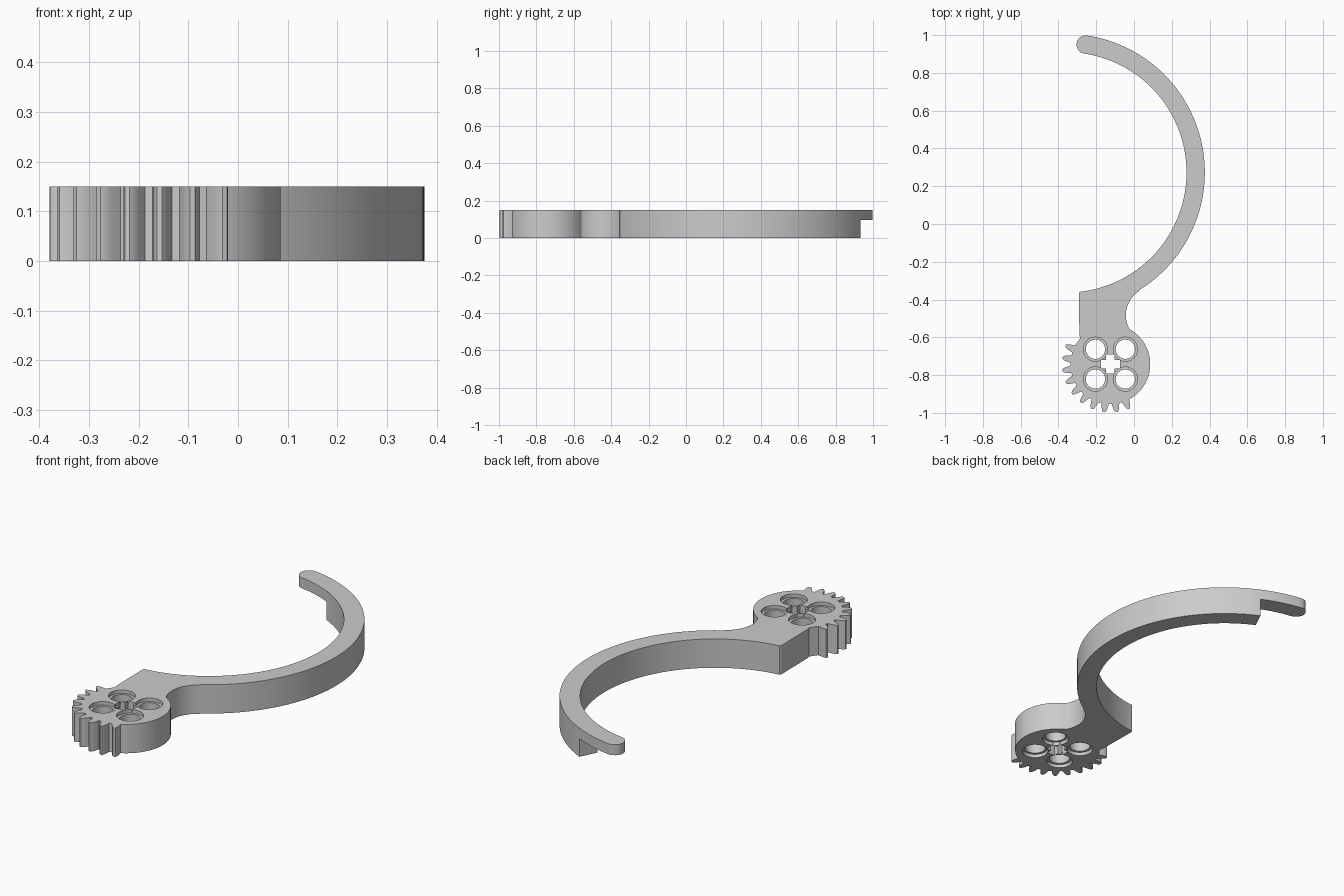
import bpy, bmesh
from math import cos, sin, radians
from mathutils import Vector, Matrix

cube = bpy.data.objects.get("Cube")
if cube:
    bpy.data.objects.remove(cube)

HEIGHT = 0.15
ARC = Vector((-0.358, 0.273))        # centre of the hook's sweep
R_OUT, R_IN = 0.733, 0.636
GEAR = Vector((-0.125, -0.742))      # centre of the gear hub
R_ROOT = 0.211

grey = bpy.data.materials.new("plain grey")
grey.use_nodes = True
colour = (0.6, 0.6, 0.6, 1)
grey.diffuse_color = colour
grey.node_tree.nodes["Principled BSDF"].inputs["Base Color"].default_value = colour


def polar(centre, radius, angle):
    a = radians(angle)
    return centre + Vector((cos(a), sin(a))) * radius


def arc(centre, radius, start, end, steps):
    return [polar(centre, radius, start + (end - start) * i / steps)
            for i in range(steps + 1)]


def prism(name, points, z0, z1):
    bm = bmesh.new()
    face = bm.faces.new([bm.verts.new((p.x, p.y, z0)) for p in points])
    top = bmesh.ops.extrude_face_region(bm, geom=[face])["geom"]
    bmesh.ops.translate(bm, vec=(0, 0, z1 - z0),
                        verts=[g for g in top if isinstance(g, bmesh.types.BMVert)])
    bmesh.ops.recalc_face_normals(bm, faces=bm.faces)
    mesh = bpy.data.meshes.new(name)
    bm.to_mesh(mesh)
    bm.free()
    mesh.materials.append(grey)
    obj = bpy.data.objects.new(name, mesh)
    bpy.context.collection.objects.link(obj)
    return obj


def tooth(angle):
    # half-widths at rising radii, mirrored to both flanks
    flank = [(R_ROOT - 0.001, 0.020), (0.234, 0.0155), (0.248, 0.011), (0.256, 0.005)]
    local = [(r, -w) for r, w in flank] + [(r, w) for r, w in reversed(flank)]
    turn = Matrix.Rotation(radians(angle), 2)
    return [GEAR + turn @ Vector(p) for p in local]


# Outline: hook sweep, rounded tip, inner sweep, straight neck edge
tip_angle = 81.4
tip = polar(ARC, (R_OUT + R_IN) / 2, tip_angle)
outline = arc(ARC, R_OUT, -58.5, tip_angle, 72)
outline += arc(tip, (R_OUT - R_IN) / 2, tip_angle, tip_angle + 180, 16)[1:-1]
outline += arc(ARC, R_IN, tip_angle, -83.6, 80)
outline += [Vector((-0.292, -0.368)), Vector((-0.289, -0.59))]

# Outline: toothed part of the hub, plain rim, concave neck fillet
outline.append(polar(GEAR, R_ROOT, 139))
for i in range(10):
    outline += tooth(157.5 + 15 * i)
outline += arc(GEAR, R_ROOT, 300, 420, 40)
outline += arc(Vector((0.107, -0.483)), 0.15, 211, 121.5, 24)

hook = prism("geared_hook", outline, 0, HEIGHT)

# Cutters: four counterbored pin holes, the cross axle hole, the tip notch
cutters = []
for sx in (-1, 1):
    for sy in (-1, 1):
        c = GEAR + Vector((sx, sy)) * 0.079
        for radius, z0, z1 in ((0.051, -0.1, 0.3), (0.064, -0.1, 0.018),
                               (0.064, HEIGHT - 0.018, 0.3)):
            cutters.append(prism("hole_cutter", arc(c, radius, 0, 350, 35), z0, z1))

long, short = 0.05, 0.023
cross = []
for k in range(4):
    turn = Matrix.Rotation(radians(90 * k), 2)
    cross += [GEAR + turn @ Vector(p)
              for p in ((long, -short), (long, short), (short, short))]
cutters.append(prism("axle_cutter", cross, -0.1, 0.3))

notch = [polar(ARC, r, a) for r, a in ((0.5, 64.2), (0.9, 64.2), (0.9, 100), (0.5, 100))]
cutters.append(prism("notch_cutter", notch, -0.1, 0.095))

bpy.ops.object.select_all(action="DESELECT")
hook.select_set(True)
bpy.context.view_layer.objects.active = hook
for cutter in cutters:
    cutter.hide_render = True
    mod = hook.modifiers.new("cut", "BOOLEAN")
    mod.operation, mod.solver, mod.object = "DIFFERENCE", "EXACT", cutter
    bpy.ops.object.modifier_apply(modifier=mod.name)
    bpy.data.objects.remove(cutter)

bpy.ops.object.shade_smooth_by_angle(angle=radians(25))
